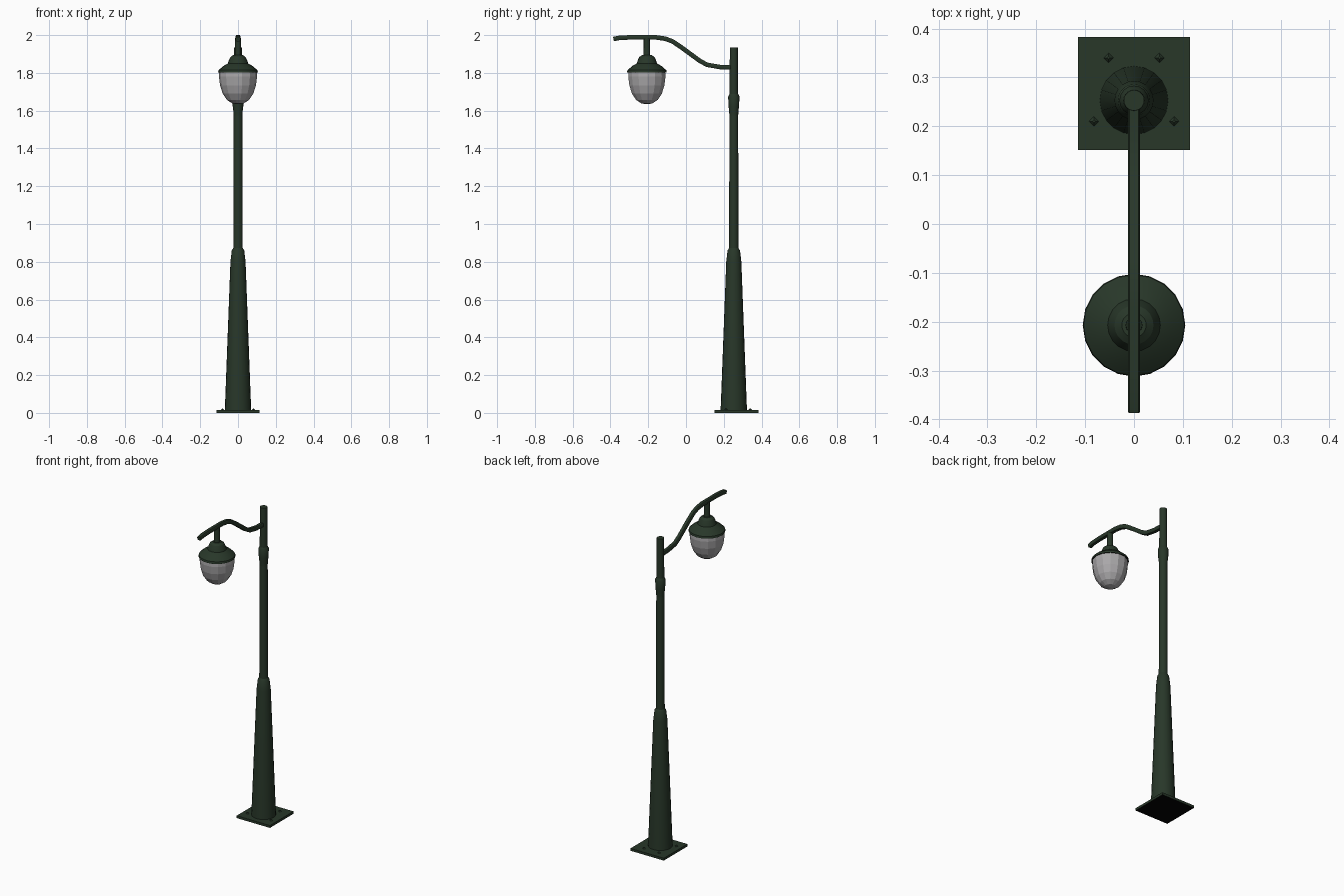
import bpy, bmesh, math
from mathutils import Vector

if "Cube" in bpy.data.objects:
    bpy.data.objects.remove(bpy.data.objects["Cube"])


def material(name, rgb):
    m = bpy.data.materials.new(name)
    m.diffuse_color = (*rgb, 1)
    m.use_nodes = True
    m.node_tree.nodes["Principled BSDF"].inputs["Base Color"].default_value = m.diffuse_color
    return m


GREEN = material("dark green paint", (0.021, 0.038, 0.022))
GLASS = material("grey globe", (0.40, 0.39, 0.40))
BLACK = material("black underside", (0.001, 0.001, 0.001))


def finish(name, bm, mat, smooth=None, black_below=False):
    bmesh.ops.recalc_face_normals(bm, faces=bm.faces)
    if black_below:  # faces pointing straight down are unpainted
        bm.normal_update()
        for f in bm.faces:
            f.material_index = 1 if f.normal.z < -0.95 else 0
    me = bpy.data.meshes.new(name)
    bm.to_mesh(me)
    bm.free()
    me.materials.append(mat)
    if black_below:
        me.materials.append(BLACK)
    ob = bpy.data.objects.new(name, me)
    bpy.context.collection.objects.link(ob)
    if smooth:
        bpy.ops.object.select_all(action='DESELECT')
        ob.select_set(True)
        bpy.context.view_layer.objects.active = ob
        bpy.ops.object.shade_smooth_by_angle(angle=math.radians(smooth))
    return ob


def skin(bm, rings):
    """Join rings of points into a closed tube with end caps."""
    loops = [[bm.verts.new(p) for p in r] for r in rings]
    n = len(loops[0])
    for a, b in zip(loops, loops[1:]):
        for i in range(n):
            j = (i + 1) % n
            bm.faces.new((a[i], a[j], b[j], b[i]))
    bm.faces.new(loops[0])
    bm.faces.new(loops[-1])


def lathe(name, profile, centre, sides, mat, smooth=None, black_below=False):
    """Turn (radius, height) points around a vertical axis."""
    bm = bmesh.new()
    rings = []
    for r, z in profile:
        rings.append([(centre[0] + r * math.cos(2 * math.pi * i / sides),
                       centre[1] + r * math.sin(2 * math.pi * i / sides), z)
                      for i in range(sides)])
    skin(bm, rings)
    return finish(name, bm, mat, smooth, black_below)


POLE = (0, 0.253)
LAMP = (0, -0.207)

# Square base plate with black underside
bm = bmesh.new()
bmesh.ops.create_cube(bm, size=1)
for v in bm.verts:
    v.co = (v.co.x * 0.23, 0.267 + v.co.y * 0.232, 0.0075 + v.co.z * 0.015)
finish("base_plate", bm, GREEN, black_below=True)

# Small anchor bolts on the plate
for k, (x, y) in enumerate([(-0.082, 0.21), (0.082, 0.21), (-0.052, 0.34), (0.052, 0.34)]):
    lathe(f"anchor_bolt_{k + 1}", [(0.011, 0.014), (0.003, 0.022)], (x, y), 4, GREEN)

# Tapered pole with shoulder and slim upper tube
lathe("pole", [(0.07, 0.012), (0.068, 0.06), (0.040, 0.80), (0.033, 0.86),
               (0.025, 0.872), (0.023, 1.60), (0.021, 1.935)], POLE, 20, GREEN, 30)

# Collar near the pole top
lathe("collar", [(0.023, 1.57), (0.025, 1.60), (0.028, 1.625),
                 (0.030, 1.675), (0.022, 1.69)], POLE, 16, GREEN, 30)

# Swan-neck arm swept in the YZ plane, rounded rectangular section
path = [Vector((0, y, z)) for y, z in [
    (0.25, 1.829), (0.18, 1.831), (0.11, 1.843), (0.07, 1.866), (-0.02, 1.932),
    (-0.07, 1.966), (-0.11, 1.981), (-0.16, 1.988), (-0.30, 1.988),
    (-0.355, 1.985), (-0.384, 1.979)]]
section = [(0.0125, 0.007), (0.009, 0.012), (-0.009, 0.012), (-0.0125, 0.007),
           (-0.0125, -0.007), (-0.009, -0.012), (0.009, -0.012), (0.0125, -0.007)]
rings = []
for i, p in enumerate(path):
    t = (path[min(i + 1, len(path) - 1)] - path[max(i - 1, 0)]).normalized()
    up = Vector((1, 0, 0)).cross(t)
    rings.append([p + Vector((a, 0, 0)) + up * b for a, b in section])
bm = bmesh.new()
skin(bm, rings)
finish("swan_neck_arm", bm, GREEN, 50)

# Hanger between arm and lamp
lathe("lamp_hanger", [(0.019, 1.87), (0.017, 1.90), (0.017, 1.985)], LAMP, 12, GREEN, 30)

# Lamp cap, a thin shade with black underside
lathe("lamp_cap", [(0.104, 1.801), (0.105, 1.805), (0.103, 1.814), (0.078, 1.836),
                   (0.054, 1.850), (0.048, 1.868), (0.040, 1.884), (0.025, 1.895)],
      LAMP, 20, GREEN, 25, black_below=True)

# Faceted globe
lathe("lamp_globe", [(0.099, 1.81), (0.101, 1.780), (0.095, 1.733), (0.081, 1.690),
                     (0.059, 1.657), (0.031, 1.639), (0.006, 1.634)], LAMP, 14, GLASS)
